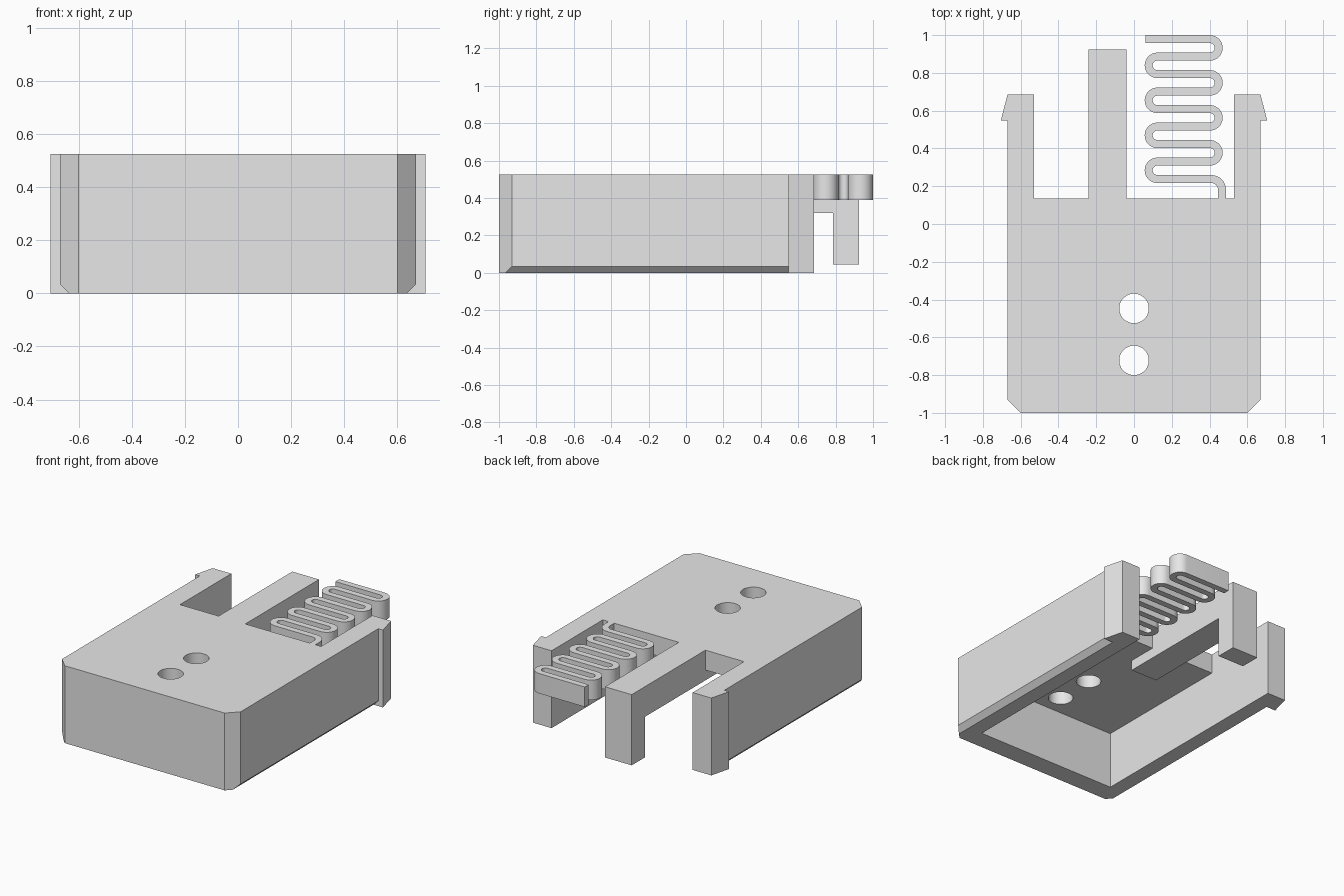
import bpy, bmesh
from math import sin, cos, pi, radians

cube = bpy.data.objects.get("Cube")
if cube:
    bpy.data.objects.remove(cube, do_unlink=True)

GREY = (0.8, 0.8, 0.8, 1)
grey = bpy.data.materials.new("plain grey")
grey.use_nodes = True
grey.diffuse_color = GREY
grey.node_tree.nodes["Principled BSDF"].inputs["Base Color"].default_value = GREY

TOP, UNDER = 0.525, 0.39         # plate top and underside
SIDE, INNER = 0.67, 0.53         # outer and inner wall positions
EDGE, BACK = 0.135, 0.685        # plate rear edge and wall ends


def finish(name, bm):
    bmesh.ops.recalc_face_normals(bm, faces=bm.faces)
    mesh = bpy.data.meshes.new(name)
    bm.to_mesh(mesh)
    bm.free()
    obj = bpy.data.objects.new(name, mesh)
    bpy.context.collection.objects.link(obj)
    mesh.materials.append(grey)
    return obj


def prism(name, profile, lo, hi, axis="z"):
    """Extrude a closed profile along one axis."""
    place = {"x": lambda a, b, h: (h, a, b),
             "y": lambda a, b, h: (a, h, b),
             "z": lambda a, b, h: (a, b, h)}[axis]
    bm = bmesh.new()
    ends = [[bm.verts.new(place(a, b, h)) for a, b in profile] for h in (lo, hi)]
    for ring in ends:
        bm.faces.new(ring)
    n = len(profile)
    for i in range(n):
        j = (i + 1) % n
        bm.faces.new((ends[0][i], ends[0][j], ends[1][j], ends[1][i]))
    return finish(name, bm)


def rect(x0, x1, y0, y1):
    return [(x0, y0), (x1, y0), (x1, y1), (x0, y1)]


def circle(cx, cy, r, n=48):
    return [(cx + r * cos(2 * pi * i / n), cy + r * sin(2 * pi * i / n)) for i in range(n)]


def select_only(obj):
    bpy.ops.object.select_all(action="DESELECT")
    obj.select_set(True)
    bpy.context.view_layer.objects.active = obj


def cut(obj, cutter):
    cutter.hide_render = True
    mod = obj.modifiers.new("cut", "BOOLEAN")
    mod.operation = "DIFFERENCE"
    mod.solver = "EXACT"
    mod.object = cutter
    select_only(obj)
    bpy.ops.object.modifier_apply(modifier=mod.name)
    bpy.data.objects.remove(cutter, do_unlink=True)


# Housing: clipped front corners, hooked rear ends
half = [(0.6, -1), (SIDE, -0.93), (SIDE, 0.547), (0.705, 0.547), (SIDE, BACK)]
outline = half + [(-x, y) for x, y in reversed(half)]
housing = prism("housing", outline, 0, TOP)

# Open underside, rear slot and the two screw holes
cut(housing, prism("cavity", rect(-INNER, INNER, -0.865, 0.9), -0.1, UNDER))
cut(housing, prism("rear_slot", rect(-INNER, INNER, EDGE, 0.9), 0.2, 0.7))
for y in (-0.447, -0.722):
    cut(housing, prism("hole", circle(0, y, 0.078), 0.2, 0.7))

# Bevel along the lower side edges, stopping at the hooks
for s in (-1, 1):
    wedge = [(s * 0.625, -0.01), (s * 0.675, 0.04), (s * 0.675, -0.01)]
    cut(housing, prism("side_bevel", wedge, -1.1, 0.547, "y"))

# Central arm with its down-turned tab and a root under the plate
arm = prism("latch_arm", [(-0.07, 0.32), (0.785, 0.32), (0.785, 0.045), (0.925, 0.045),
                          (0.925, TOP), (EDGE, TOP), (EDGE, UNDER), (-0.07, UNDER)],
            -0.24, -0.04, "x")

# Zigzag spring: path of points with side directions
ROW, PITCH, HALF_W = 0.238, 0.0926, 0.0212
path = [(0.4655, EDGE, 1, 0)]


def bend(cx, cy, r, start, end, side, steps):
    for i in range(steps + 1):
        a = radians(start + (end - start) * i / steps)
        path.append((cx + r * cos(a), cy + r * sin(a), side * cos(a), side * sin(a)))


bend(0.41, ROW - 0.0555, 0.0555, 0, 90, 1, 8)
for i in range(8):
    mid = ROW + PITCH * (i + 0.5)
    if i % 2 == 0:
        bend(0.124, mid, PITCH / 2, 270, 90, -1, 16)
    else:
        bend(0.402, mid, PITCH / 2, -90, 90, 1, 16)
path.append((0.06, ROW + 8 * PITCH, 0, 1))

bm = bmesh.new()
rings = []
for x, y, nx, ny in path:
    rings.append([bm.verts.new((x + s * HALF_W * nx, y + s * HALF_W * ny, z))
                  for s, z in ((-1, UNDER), (1, UNDER), (1, TOP), (-1, TOP))])
for a, b in zip(rings, rings[1:]):
    for k in range(4):
        m = (k + 1) % 4
        bm.faces.new((a[k], a[m], b[m], b[k]))
bm.faces.new(rings[0])
bm.faces.new(rings[-1])
spring = finish("zigzag_spring", bm)

for obj in (housing, arm, spring):
    select_only(obj)
    bpy.ops.object.shade_smooth_by_angle(angle=radians(30))
